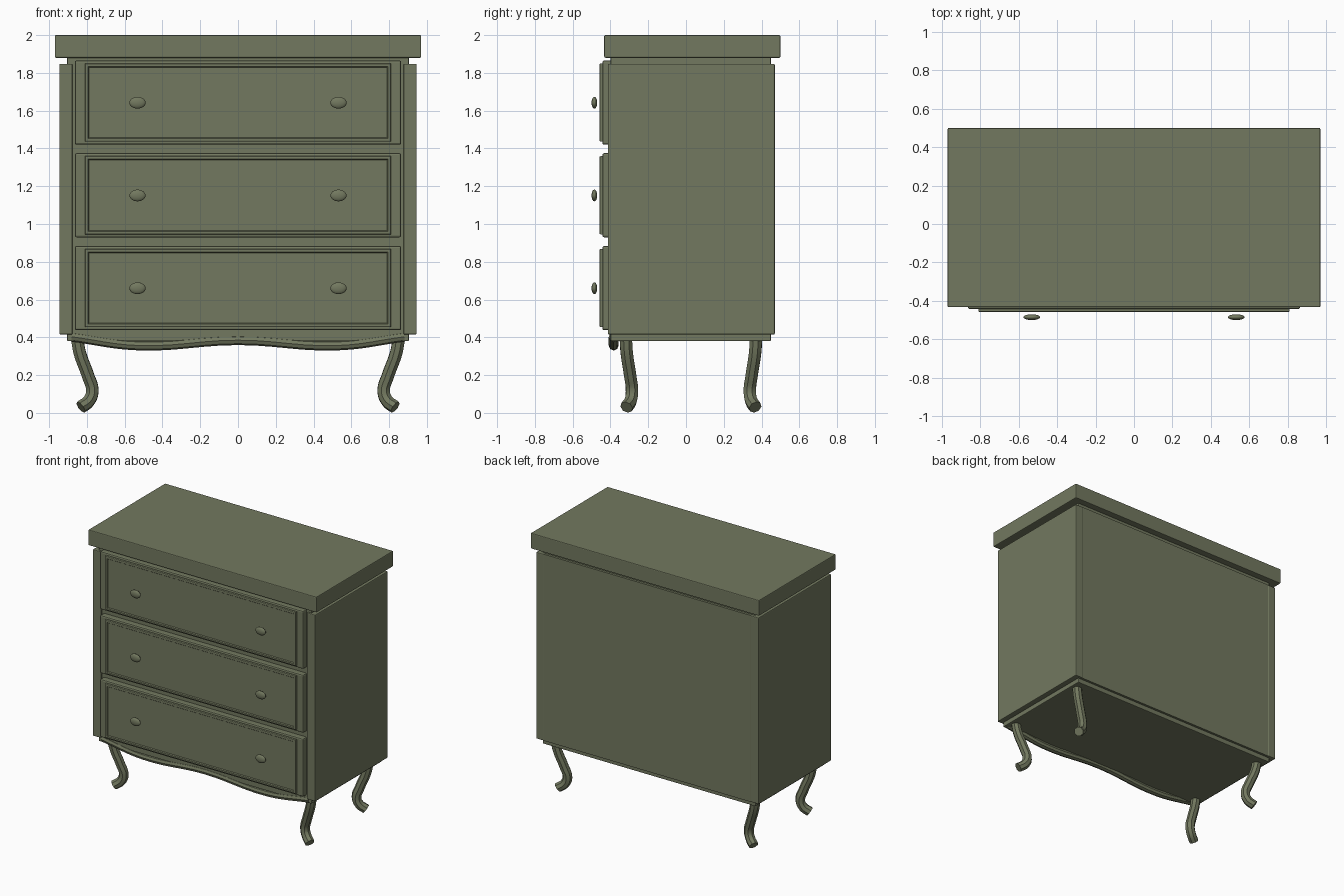
import bpy, bmesh
from mathutils import Vector

cube = bpy.data.objects.get("Cube")
if cube:
    bpy.data.objects.remove(cube, do_unlink=True)

# Single painted finish
COLOUR = (0.17, 0.19, 0.115, 1)
paint = bpy.data.materials.new("olive_green_paint")
paint.use_nodes = True
paint.diffuse_color = COLOUR
paint.node_tree.nodes["Principled BSDF"].inputs["Base Color"].default_value = COLOUR


def add_mesh(name, bm):
    mesh = bpy.data.meshes.new(name)
    bm.to_mesh(mesh)
    bm.free()
    obj = bpy.data.objects.new(name, mesh)
    bpy.context.collection.objects.link(obj)
    mesh.materials.append(paint)
    return obj


def box_mesh(low, high):
    low, high = Vector(low), Vector(high)
    bm = bmesh.new()
    bmesh.ops.create_cube(bm, size=1)
    bmesh.ops.scale(bm, vec=high - low, verts=bm.verts)
    bmesh.ops.translate(bm, vec=(low + high) / 2, verts=bm.verts)
    return bm


def box(name, low, high, bevel=0.006):
    obj = add_mesh(name, box_mesh(low, high))
    if bevel:
        mod = obj.modifiers.new("soft_edges", 'BEVEL')
        mod.width = bevel
        mod.segments = 2
    return obj


def tube(name, points, radius):
    curve = bpy.data.curves.new(name, 'CURVE')
    curve.dimensions = '3D'
    curve.bevel_depth = radius
    curve.bevel_resolution = 2
    curve.resolution_u = 6
    curve.use_fill_caps = True
    spline = curve.splines.new('BEZIER')
    spline.bezier_points.add(len(points) - 1)
    for bp, co in zip(spline.bezier_points, points):
        bp.co = co
        bp.handle_left_type = bp.handle_right_type = 'AUTO'
    curve.materials.append(paint)
    obj = bpy.data.objects.new(name, curve)
    bpy.context.collection.objects.link(obj)
    bpy.ops.object.select_all(action='DESELECT')
    bpy.context.view_layer.objects.active = obj
    obj.select_set(True)
    bpy.ops.object.convert(target='MESH')
    bpy.ops.object.shade_smooth_by_angle()
    return bpy.context.object


# Carcass, top slab and outer panels
box("carcass", (-0.905, -0.40, 0.38), (0.905, 0.45, 1.89))
box("top_slab", (-0.97, -0.433, 1.88), (0.97, 0.5, 2.0))
box("back_panel", (-0.88, 0.44, 0.415), (0.88, 0.468, 1.848), 0)
for side, name in ((1, "left"), (-1, "right")):
    xs = sorted((side * 0.876, side * 0.946))
    box(name + "_side_panel", (xs[0], -0.414, 0.415), (xs[1], 0.47, 1.848))

# Drawers, each with a raised panel, a recessed field and two knobs
for name, z in (("bottom", 0.661), ("middle", 1.152), ("top", 1.643)):
    box(name + "_drawer", (-0.864, -0.443, z - 0.223), (0.864, -0.39, z + 0.223), 0.01)

    bm = box_mesh((-0.81, -0.458, z - 0.207), (0.81, -0.435, z + 0.207))
    bm.normal_update()
    front = min(bm.faces, key=lambda f: f.calc_center_median().y)
    bmesh.ops.bevel(bm, geom=list(front.edges), offset=0.006, segments=2,
                    profile=0.5, affect='EDGES')
    bm.normal_update()
    front = min(bm.faces, key=lambda f: f.calc_center_median().y)
    bmesh.ops.inset_region(bm, faces=[front], thickness=0.014)
    bmesh.ops.inset_region(bm, faces=[front], thickness=0.007, depth=-0.007)
    add_mesh(name + "_drawer_panel", bm)

    for side, label in ((1, "left"), (-1, "right")):
        bm = bmesh.new()
        bmesh.ops.create_uvsphere(bm, u_segments=24, v_segments=14, radius=1)
        bmesh.ops.scale(bm, vec=(0.043, 0.015, 0.031), verts=bm.verts)
        bmesh.ops.translate(bm, vec=(side * 0.532, -0.485, z - 0.001), verts=bm.verts)
        for f in bm.faces:
            f.smooth = True
        add_mesh(f"{name}_drawer_{label}_knob", bm)

# Wavy apron moulding under the bottom drawer
half = [(0.53, 0.357), (0.88, 0.403)]
wave = [(-x, z) for x, z in reversed(half)] + [(0, 0.385)] + half
tube("apron", [(x, -0.383, z) for x, z in wave], 0.026)

# Curved legs, mirrored about the carcass centre
leg = [(0.852, 0.345, 0.40), (0.838, 0.34, 0.32), (0.795, 0.322, 0.2),
       (0.771, 0.312, 0.115), (0.79, 0.32, 0.063), (0.832, 0.341, 0.03)]
for sx, xname in ((1, "left"), (-1, "right")):
    for sy, yname in ((-1, "front"), (1, "back")):
        tube(f"{yname}_{xname}_leg", [(sx * x, 0.026 + sy * y, z) for x, y, z in leg], 0.035)
